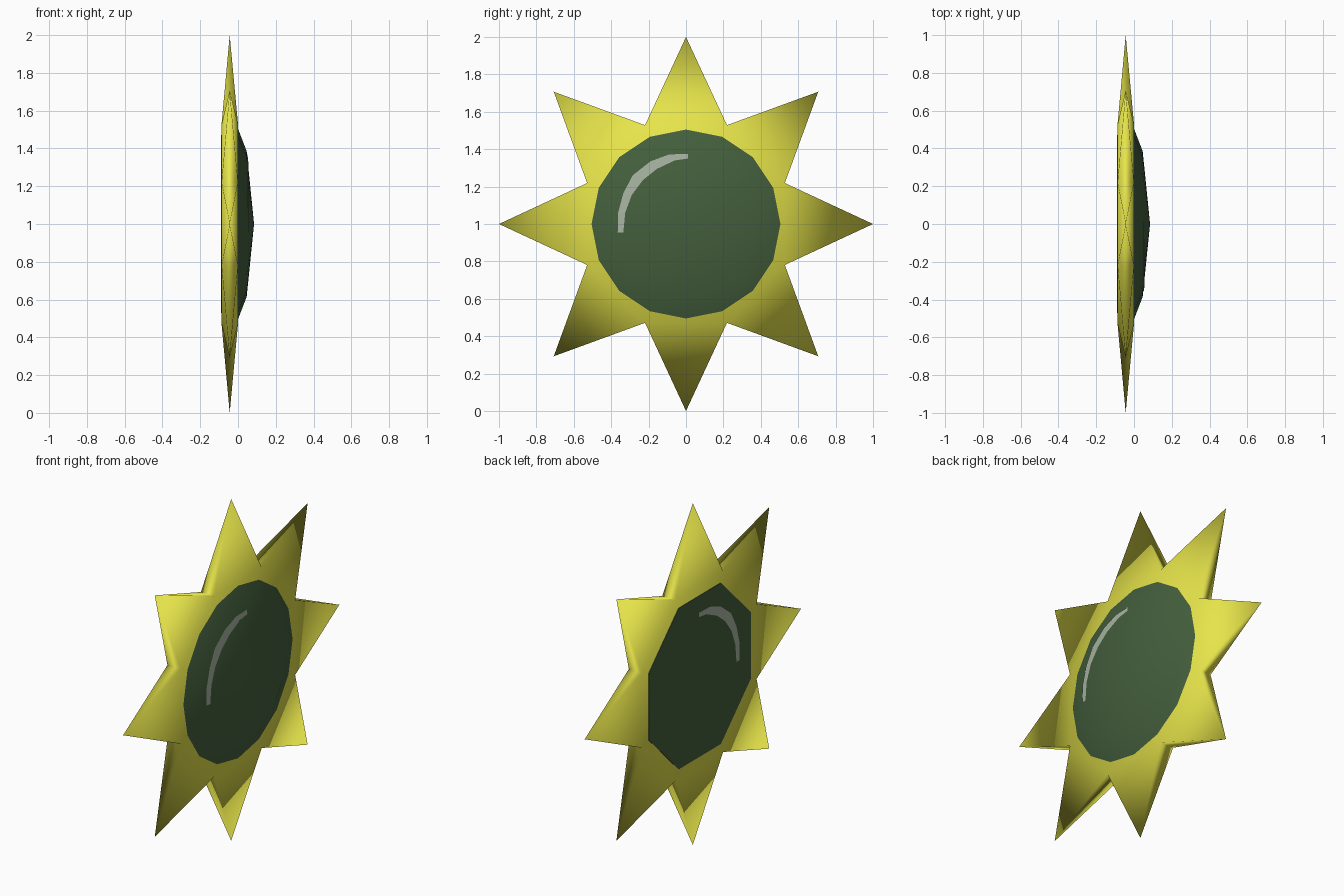
import bpy, bmesh, math

if "Cube" in bpy.data.objects:
    bpy.data.objects.remove(bpy.data.objects["Cube"])


def srgb(*c):
    return [((v / 255 + 0.055) / 1.055) ** 2.4 for v in c] + [1]


def material(name, *c):
    m = bpy.data.materials.new(name)
    m.diffuse_color = srgb(*c)
    m.use_nodes = True
    m.node_tree.nodes["Principled BSDF"].inputs["Base Color"].default_value = m.diffuse_color
    return m


YELLOW = material("petal yellow", 230, 228, 74)
GREEN = material("dark green", 68, 95, 61)
PALE = material("pale highlight", 168, 180, 162)
CZ = 1.0  # height of the flower centre


def ring(bm, n, r, x, start=0.0):
    return [bm.verts.new((x, r * math.sin(start + k * math.tau / n),
                          CZ + r * math.cos(start + k * math.tau / n))) for k in range(n)]


def finish(bm, name, mat, smooth, fix=True):
    if fix:
        bmesh.ops.recalc_face_normals(bm, faces=bm.faces)
    me = bpy.data.meshes.new(name)
    bm.to_mesh(me)
    bm.free()
    me.materials.append(mat)
    for p in me.polygons:
        p.use_smooth = smooth
    ob = bpy.data.objects.new(name, me)
    bpy.context.collection.objects.link(ob)
    return ob


# Eight pointed petals around an octagonal core
bm = bmesh.new()
half = math.pi / 8
front = ring(bm, 8, 0.572, 0.0, half)
back = ring(bm, 8, 0.572, -0.087, half)
tips = ring(bm, 8, 1.0, -0.044, 2 * half)
bm.faces.new(front)
bm.faces.new(back)
for i in range(8):
    j = (i + 1) % 8
    t = tips[i]
    bm.faces.new((front[i], front[j], t))
    bm.faces.new((back[j], back[i], t))
    bm.faces.new((back[i], front[i], t))
    bm.faces.new((front[j], back[j], t))
finish(bm, "petals", YELLOW, True)

# Low dome on one side
bm = bmesh.new()
outer = ring(bm, 16, 0.505, 0.0)
mid = ring(bm, 16, 0.385, 0.046)
apex = bm.verts.new((0.085, 0, CZ))
for i in range(16):
    j = (i + 1) % 16
    bm.faces.new((outer[j], outer[i], mid[i], mid[j]))
    bm.faces.new((mid[j], mid[i], apex))
finish(bm, "centre_dome", GREEN, True, fix=False)

# Flat octagonal disc on the other side
bm = bmesh.new()
a = ring(bm, 8, 0.51, -0.086, half)
b = ring(bm, 8, 0.51, -0.09, half)
bm.faces.new(b)
for i in range(8):
    j = (i + 1) % 8
    bm.faces.new((a[i], a[j], b[j], b[i]))
finish(bm, "back_disc", GREEN, False)

# Curved highlights: outer and inner edge of the arc as (y, z) offsets
OUT = [(.01, .375), (-.09, .372), (-.19, .335), (-.285, .26), (-.335, .165), (-.363, .06), (-.365, -.045)]
INN = [(.01, .35), (-.06, .34), (-.155, .295), (-.23, .235), (-.29, .155), (-.325, .06), (-.335, -.045)]


def dome_x(y, z):
    r = math.hypot(y, z)
    if r < 0.385:
        return 0.085 - 0.039 * r / 0.385
    return 0.046 - 0.046 * (r - 0.385) / 0.12


def highlight(name, height, flip):
    bm = bmesh.new()
    o = [bm.verts.new((height(y, z), y, CZ + z)) for y, z in OUT]
    n = [bm.verts.new((height(y, z), y, CZ + z)) for y, z in INN]
    for i in range(len(o) - 1):
        q = [o[i], o[i + 1], n[i + 1], n[i]]
        bm.faces.new(q[::-1] if flip else q)
    bm.normal_update()
    finish(bm, name, PALE, False, fix=False)


highlight("dome_highlight", lambda y, z: dome_x(y, z) + 0.004, False)
highlight("back_highlight", lambda y, z: -0.092, True)
